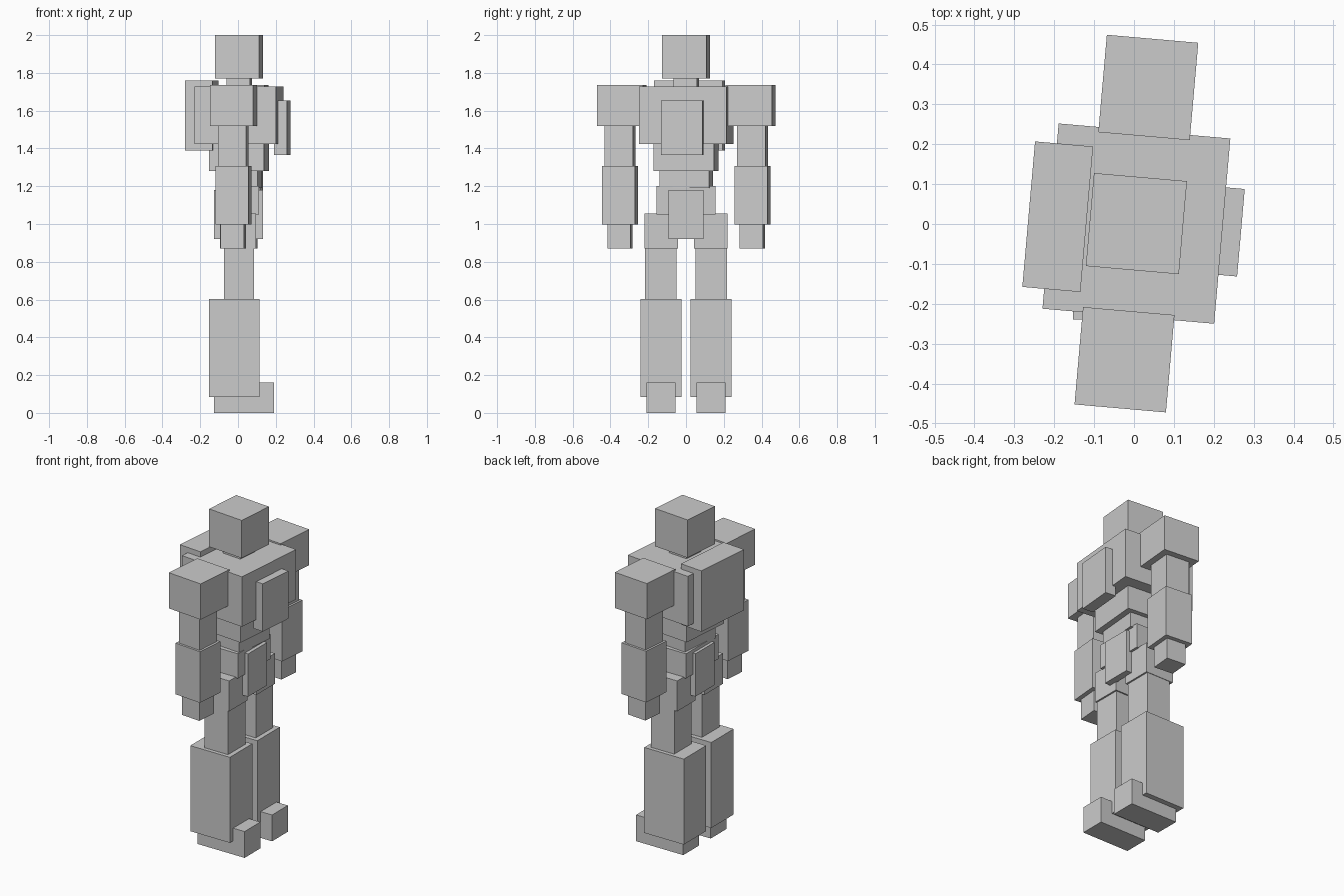
import bpy
from math import radians, sin, cos
from mathutils import Matrix, Vector

if "Cube" in bpy.data.objects:
    bpy.data.objects.remove(bpy.data.objects["Cube"])

# The upper body is twisted slightly about the vertical axis
TWIST = Matrix.Translation((0.006, 0.001, 0)) @ Matrix.Rotation(radians(-5), 4, 'Z')
STILL = Matrix.Identity(4)


def box(name, x, y, z, frame=STILL):
    """Box from (min, max) ranges, placed in the given frame."""
    lo, hi = Vector((x[0], y[0], z[0])), Vector((x[1], y[1], z[1]))
    bpy.ops.mesh.primitive_cube_add(size=1)
    ob = bpy.context.object
    ob.name = name
    size = hi - lo
    for v in ob.data.vertices:
        v.co = Vector(a * b for a, b in zip(v.co, size))
    ob.matrix_world = frame @ Matrix.Translation((lo + hi) / 2)
    return ob


def pair(name, x, y, z, frame=STILL):
    """Matching boxes on the left (+y) and right (-y) sides."""
    box("left_" + name, x, y, z, frame)
    box("right_" + name, x, (-y[1], -y[0]), z, frame)


# Head and torso
box("head", (-.117, .117), (-.117, .117), (1.77, 2.0), TWIST)
box("neck", (-.062, .062), (-.062, .062), (1.72, 1.775), TWIST)
box("chest", (-.216, .216), (-.233, .233), (1.424, 1.728), TWIST)
box("chest_plate", (.195, .263), (-.11, .11), (1.365, 1.655), TWIST)
box("backpack", (-.271, -.125), (-.183, .183), (1.39, 1.76), TWIST)
box("abdomen", (-.146, .146), (-.16, .16), (1.28, 1.43), TWIST)
box("waist", (-.11, .11), (-.132, .132), (1.19, 1.285), TWIST)

# Arms
pair("shoulder", (-.115, .115), (.22, .465), (1.52, 1.737), TWIST)
pair("upper_arm", (-.075, .075), (.277, .427), (1.30, 1.525), TWIST)
pair("forearm", (-.088, .088), (.264, .44), (.997, 1.308), TWIST)
pair("hand", (-.062, .062), (.29, .414), (.87, 1.0), TWIST)

# Hips
box("pelvis", (-.11, .11), (-.157, .157), (1.05, 1.20))
box("front_skirt_plate", (.09, .132), (-.092, .092), (.92, 1.18))
box("back_skirt_plate", (-.128, -.086), (-.092, .092), (.92, 1.18))

# Legs
pair("hip", (-.095, .095), (.042, .22), (.87, 1.055))
pair("thigh", (-.073, .085), (.05, .217), (.60, .875))
pair("shin", (-.153, .113), (.024, .24), (.083, .603))
pair("foot", (-.127, .19), (.056, .208), (0, .16))
